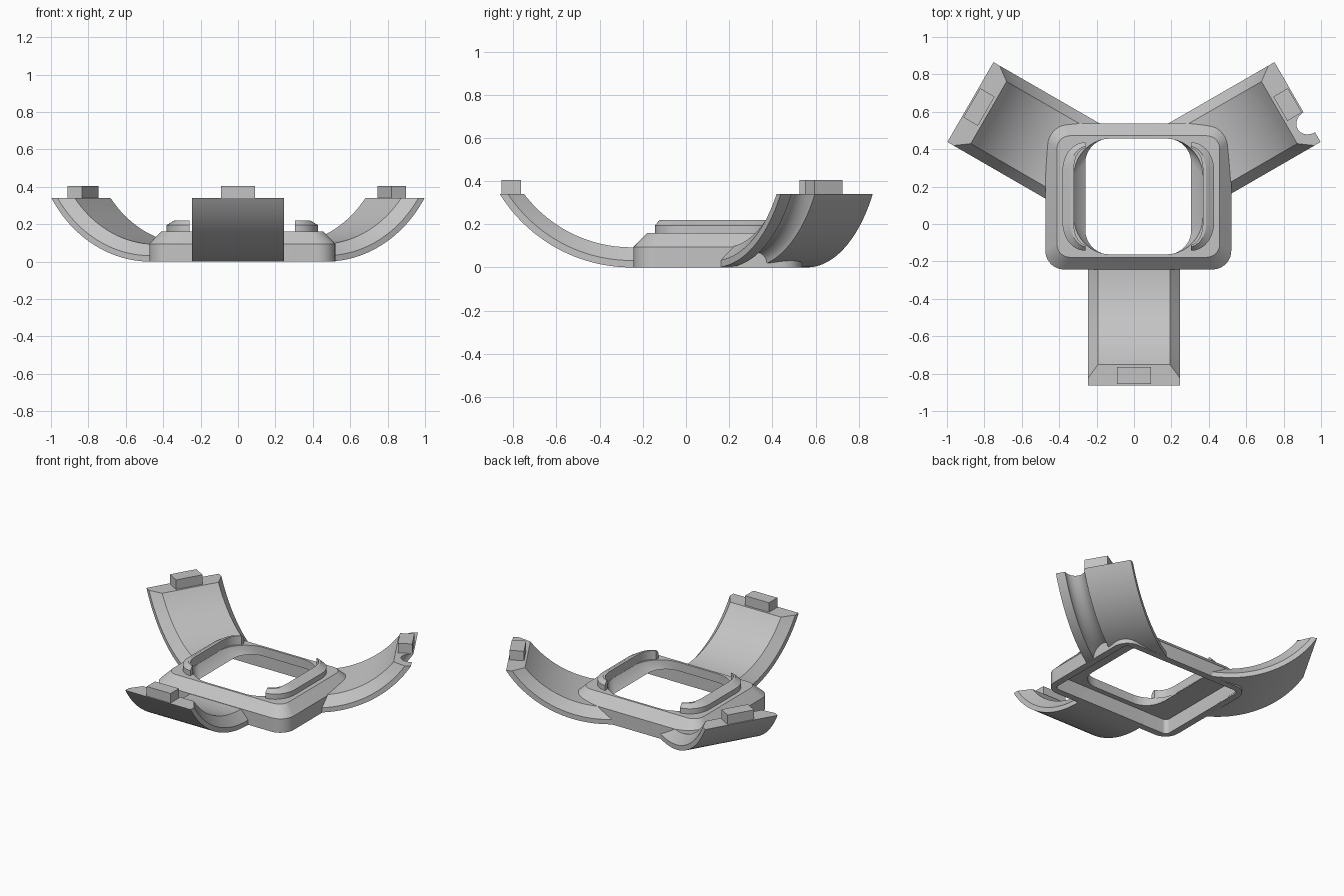
import bpy, bmesh, math
from mathutils import Vector, Matrix

old = bpy.data.objects.get("Cube")
if old:
    bpy.data.objects.remove(old)

grey = bpy.data.materials.new("light_grey")
grey.use_nodes = True
grey.diffuse_color = (0.55, 0.55, 0.55, 1)
grey.node_tree.nodes["Principled BSDF"].inputs["Base Color"].default_value = (0.55, 0.55, 0.55, 1)

CY = 0.147          # centre the arms radiate from
CX = 0.023          # frame centre is slightly off in x
R = 0.717           # arm bend radius
TIP = 0.34          # arm tip height
THICK = 0.093


def loft(name, rings, cap):
    """Skin a series of closed rings; cap the ends or join last to first."""
    bm = bmesh.new()
    vs = [[bm.verts.new(p) for p in ring] for ring in rings]
    n = len(rings[0])
    pairs = list(zip(vs, vs[1:]))
    if cap:
        bm.faces.new(vs[0])
        bm.faces.new(vs[-1])
    else:
        pairs.append((vs[-1], vs[0]))
    for a, b in pairs:
        for i in range(n):
            j = (i + 1) % n
            bm.faces.new((a[i], a[j], b[j], b[i]))
    bmesh.ops.recalc_face_normals(bm, faces=bm.faces)
    mesh = bpy.data.meshes.new(name)
    bm.to_mesh(mesh)
    bm.free()
    mesh.materials.append(grey)
    ob = bpy.data.objects.new(name, mesh)
    bpy.context.collection.objects.link(ob)
    return ob


def smooth(ob):
    bpy.ops.object.select_all(action='DESELECT')
    ob.select_set(True)
    bpy.context.view_layer.objects.active = ob
    bpy.ops.object.shade_smooth_by_angle(angle=math.radians(30))


def rounded(hx, hy, r, z, steps=10):
    """Rounded rectangle ring around the frame centre."""
    pts = []
    for k, (sx, sy) in enumerate(((1, 1), (-1, 1), (-1, -1), (1, -1))):
        for i in range(steps + 1):
            a = math.pi / 2 * (k + i / steps)
            pts.append((CX + sx * (hx - r) + r * math.cos(a),
                        CY + sy * (hy - r) + r * math.sin(a), z))
    return pts


# Hollow frame: outer wall, chamfer, dished opening, underside recess
frame = loft("frame", [
    rounded(0.497, 0.39, 0.1, 0), rounded(0.497, 0.39, 0.1, 0.095),
    rounded(0.435, 0.325, 0.07, 0.16), rounded(0.345, 0.31, 0.2, 0.16),
    rounded(0.32, 0.31, 0.17, 0.125), rounded(0.283, 0.31, 0.13, 0.1),
    rounded(0.45, 0.345, 0.03, 0.1), rounded(0.45, 0.345, 0.03, 0)], False)
smooth(frame)

# Cutter that keeps the recess under the frame clear of the arms
cutter = loft("recess_cutter", [rounded(0.449, 0.344, 0.03, z) for z in (-0.1, 0.099)], True)
cutter.hide_render = True

# Curved retaining ridges on both sides of the opening
for name, side in (("left_ridge", 1), ("right_ridge", -1)):
    rings = []
    for end in (-1, 1):
        for i in range(13):
            a = math.pi / 2 * (i / 12 if end > 0 else i / 12 - 1)
            c, s = math.cos(a), math.sin(a)
            width = 0.03 + 0.03 * c
            ring = []
            for off, z in ((0, 0.155), (0, 0.195), (0.7, 0.22), (1, 0.22), (1, 0.155)):
                d = off * width
                ring.append((CX + side * (0.283 + (0.122 - d) * c),
                             CY + end * 0.14 + (0.15 - d) * s, z))
            rings.append(ring)
    smooth(loft(name, rings, True))


def arm_section(groove):
    """Cross-section as (sideways, depth from the outer surface)."""
    w, c = 0.2465, 0.055
    pts = [(-w, 0)]
    if groove:
        for i in range(15):
            a = math.pi * i / 14
            pts.append((-0.125 - 0.062 * math.cos(a), 0.06 * math.sin(a)))
    return pts + [(w, 0), (w, 0.032), (w - c, THICK), (c - w, THICK), (-w, 0.032)]


def arm(name, angle, groove):
    place = Matrix.Translation((0, CY, 0)) @ Matrix.Rotation(math.radians(angle), 4, 'Z')
    section = arm_section(groove)
    # Flat root, then an upward bend trimmed level at the tip
    rings = [[place @ Vector((0.3, l, t)) for l, t in section]]
    for i in range(25):
        ring = []
        for l, t in section:
            a = i / 24 * math.acos((R - TIP) / (R - t))
            ring.append(place @ Vector((0.4 + (R - t) * math.sin(a), l,
                                        R - (R - t) * math.cos(a))))
        rings.append(ring)
    ob = loft(name, rings, True)
    cut = ob.modifiers.new("clear_recess", 'BOOLEAN')
    cut.operation = 'DIFFERENCE'
    cut.solver = 'EXACT'
    cut.object = cutter
    bpy.ops.object.select_all(action='DESELECT')
    ob.select_set(True)
    bpy.context.view_layer.objects.active = ob
    bpy.ops.object.modifier_apply(modifier=cut.name)
    smooth(ob)
    # Locating tab on the tip
    low = -0.06 if groove else -0.09
    corners = ((0.912, low), (1.002, low), (1.002, 0.09), (0.912, 0.09))
    loft(name + "_tab", [[place @ Vector((r, l, z)) for r, l in corners]
                         for z in (TIP - 0.002, 0.405)], True)


arm("front_arm", -90, False)
arm("back_left_arm", 30, True)
arm("back_right_arm", 150, False)
bpy.data.objects.remove(cutter)
